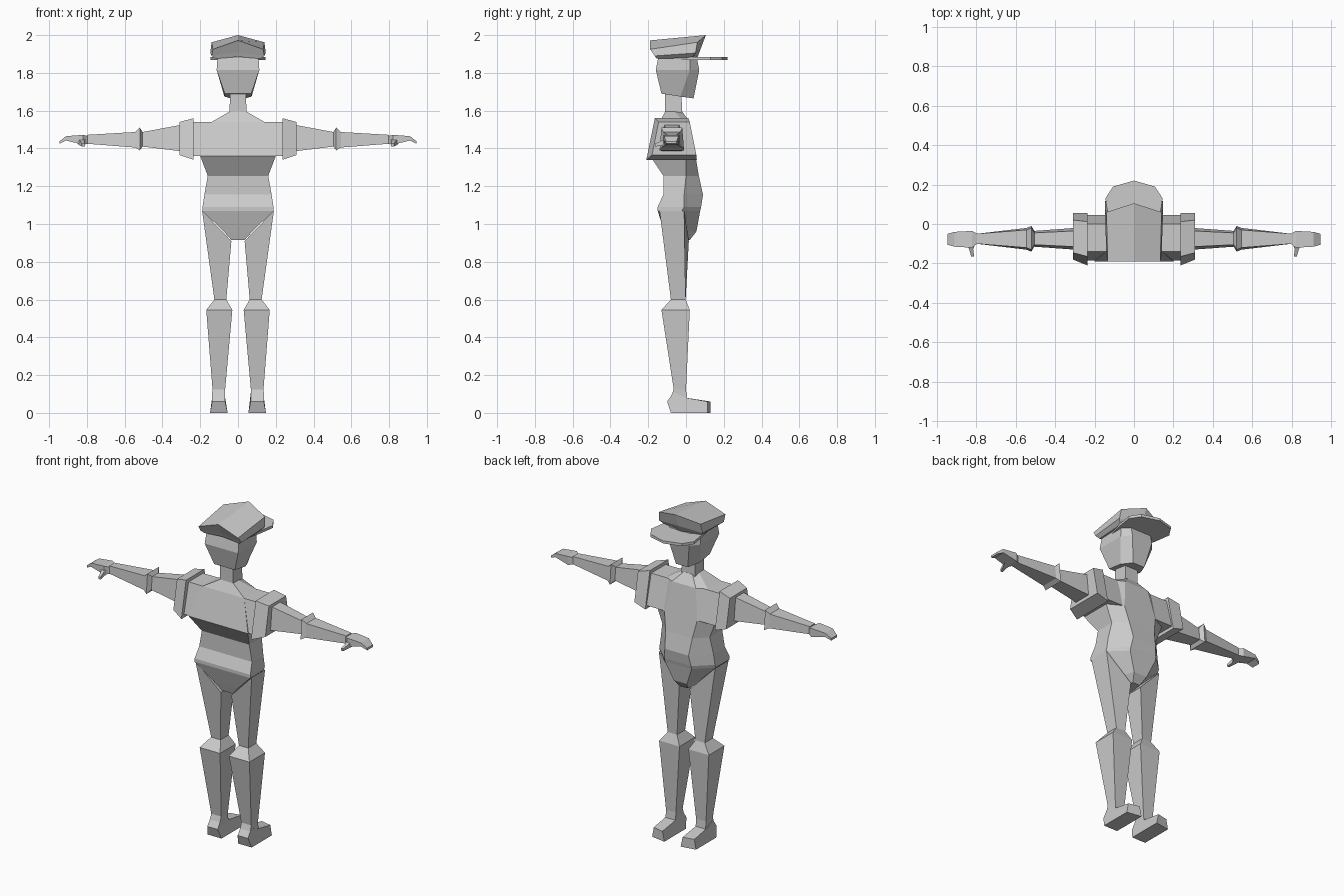
import bpy
import bmesh
from mathutils import Vector

default_cube = bpy.data.objects.get("Cube")
if default_cube:
    bpy.data.objects.remove(default_cube, do_unlink=True)

# one plain grey for the whole figure
GREY = (.6, .6, .6, 1)
grey = bpy.data.materials.new("plain grey")
grey.use_nodes = True
grey.diffuse_color = GREY
grey.node_tree.nodes["Principled BSDF"].inputs["Base Color"].default_value = GREY


def loft(name, rings, mirrored=False):
    """Skin a stack of equal-length point rings, cap both ends, keep flat faces."""
    bm = bmesh.new()
    loops = [[bm.verts.new(Vector(point)) for point in ring] for ring in rings]
    for lower, upper in zip(loops, loops[1:]):
        count = len(lower)
        for i in range(count):
            j = (i + 1) % count
            bm.faces.new((lower[i], lower[j], upper[j], upper[i]))
    bm.faces.new(loops[0][::-1])
    bm.faces.new(loops[-1])
    bmesh.ops.recalc_face_normals(bm, faces=bm.faces)
    mesh = bpy.data.meshes.new(name)
    bm.to_mesh(mesh)
    bm.free()
    mesh.materials.append(grey)
    part = bpy.data.objects.new(name, mesh)
    bpy.context.collection.objects.link(part)
    if mirrored:
        mirror = part.modifiers.new("Mirror", "MIRROR")
        mirror.use_axis[0] = True
        mirror.use_mirror_merge = False
    return part


def level(z, x_min, x_max, y_min, y_max):
    """Horizontal rectangular ring."""
    return [(x_min, y_min, z), (x_max, y_min, z), (x_max, y_max, z), (x_min, y_max, z)]


def slab(x, y_min, y_max, z_min, z_max, lean=0):
    """Rectangular ring across the x axis; lean widens its lower edge."""
    return [(x, y_min - lean, z_min), (x, y_max + lean, z_min),
            (x, y_max, z_max), (x, y_min, z_max)]


def body_ring(z, side, back, flank, front_half, front):
    """Symmetric six-point horizontal ring for the trunk."""
    return [(-side, back, z), (side, back, z), (side, flank, z),
            (front_half, front, z), (-front_half, front, z), (-side, flank, z)]


# trunk, from the crotch to the base of the neck
loft("torso", [
    body_ring(.915, .035, -.1, -.04, .025, .02),
    body_ring(.96, .075, -.115, -.03, .045, .055),
    body_ring(1.07, .188, -.15, -.02, .09, .075),
    body_ring(1.09, .188, -.15, -.01, .09, .08),
    body_ring(1.155, .178, -.12, -.01, .08, .09),
    body_ring(1.255, .16, -.12, 0, .09, .068),
    body_ring(1.36, .2, -.19, 0, .11, .05),
    body_ring(1.54, .14, -.14, -.01, .08, .02),
    body_ring(1.595, .045, -.11, -.06, .03, -.02),
])

# shoulders and the flared sleeve bands
loft("shoulders", [slab(.06, -.14, 0, 1.36, 1.54, .045),
                   slab(.24, -.14, 0, 1.36, 1.54, .045)], True)
loft("sleeve_bands", [slab(.235, -.165, .012, 1.34, 1.56, .045),
                      slab(.31, -.145, .02, 1.365, 1.54, .035)], True)

# arms with widened elbows
loft("arms", [
    slab(.3, -.115, -.035, 1.385, 1.525, .015),
    slab(.505, -.105, -.045, 1.41, 1.487, .01),
    slab(.52, -.13, -.02, 1.39, 1.51, .01),
    slab(.545, -.12, -.03, 1.405, 1.487, .01),
    slab(.8, -.1, -.05, 1.425, 1.472),
], True)

# hands with drooping fingertips, and thumbs
loft("hands", [
    slab(.795, -.1, -.05, 1.425, 1.465),
    slab(.82, -.12, -.035, 1.42, 1.472),
    slab(.91, -.115, -.04, 1.442, 1.465),
    slab(.945, -.105, -.05, 1.425, 1.438),
], True)
loft("thumbs", [
    [(.805, -.1, 1.425), (.85, -.1, 1.425), (.85, -.1, 1.455), (.805, -.1, 1.455)],
    [(.815, -.13, 1.415), (.835, -.13, 1.415), (.835, -.13, 1.44), (.815, -.13, 1.44)],
    [(.81, -.165, 1.41), (.825, -.165, 1.41), (.825, -.165, 1.425), (.81, -.165, 1.425)],
], True)

# thighs have a slanted top edge that follows the hip line
loft("legs", [
    [(.035, -.115, .91), (.19, -.14, 1.07), (.19, -.01, 1.07), (.035, .015, .91)],
    level(.6, .062, .125, -.08, -.002),
    level(.545, .03, .168, -.13, .02),
    level(.125, .068, .135, -.065, 0),
    level(.07, .068, .135, -.085, .005),
], True)

# feet are side profiles swept across their width
PROFILE = [(-.08, 0), (-.1, .06), (-.065, .11), (0, .08), (.13, .06), (.13, 0)]
loft("feet", [
    [(.055 if z < .05 else .068, y, z) for y, z in PROFILE],
    [(.148 if z < .05 else .137, y - .015 * (y > .1), z) for y, z in PROFILE],
], True)

# neck and tapered head
loft("neck", [level(1.57, -.045, .045, -.11, -.02),
              level(1.72, -.042, .042, -.11, -.025)])
loft("head", [
    [(-.07, -.13, 1.69), (.07, -.13, 1.69), (.072, -.03, 1.675),
     (.04, .04, 1.665), (-.04, .04, 1.665), (-.072, -.03, 1.675)],
    body_ring(1.815, .113, -.16, .02, .07, .07),
    body_ring(1.89, .108, -.145, .02, .07, .055),
])


def cap_ring(side, back, flank, front, z_back, z_side_back, z_side, z_front):
    """Six-point ring with raised centre line, used by the cap."""
    return [(0, back, z_back), (side * .95, back, z_side_back), (side, flank, z_side),
            (0, front, z_front), (-side, flank, z_side), (-side * .95, back, z_side_back)]


# peaked cap: gabled crown faces built on each side of a centre ridge
crown = loft("cap_crown", [
    cap_ring(.125, -.155, .03, .06, 1.885, 1.875, 1.88, 1.88),
    cap_ring(.147, -.165, .05, .075, 1.91, 1.89, 1.905, 1.92),
    cap_ring(.14, -.19, .06, .105, 1.972, 1.925, 1.962, 2),
])
bm = bmesh.new()
bm.from_mesh(crown.data)
bm.verts.ensure_lookup_table()
bmesh.ops.connect_verts(bm, verts=[bm.verts[-6], bm.verts[-3]])
bm.to_mesh(crown.data)
bm.free()

# thin brim
BRIM = [(0, .22), (.106, .19), (.145, .13), (.13, .03), (.1, -.1)]
outline = BRIM + [(-x, y) for x, y in BRIM[:0:-1]]
loft("cap_brim", [[(x, y, z) for x, y in outline] for z in (1.868, 1.884)])
